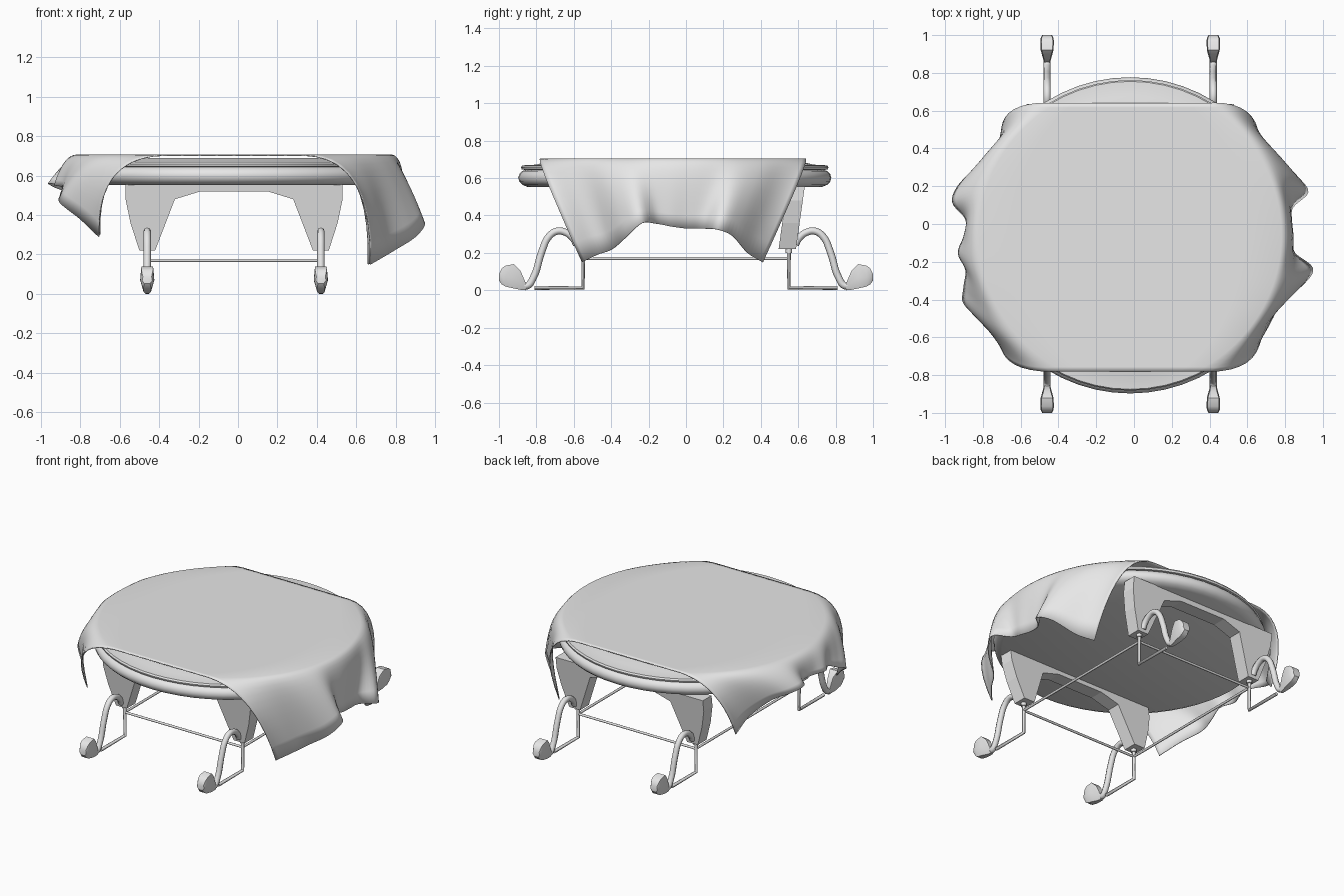
import bpy, bmesh, math
from mathutils import Vector

if "Cube" in bpy.data.objects:
    bpy.data.objects.remove(bpy.data.objects["Cube"], do_unlink=True)

CX, CY = -0.02, -0.06          # centre of the round top
LEG_X, POST_Y = 0.44, 0.55

grey = bpy.data.materials.new("plain_grey")
grey.use_nodes = True
grey.diffuse_color = (0.8, 0.8, 0.8, 1)
grey.node_tree.nodes["Principled BSDF"].inputs["Base Color"].default_value = (0.8, 0.8, 0.8, 1)


def add_mesh(name, mesh, smooth=None):
    obj = bpy.data.objects.new(name, mesh)
    bpy.context.collection.objects.link(obj)
    mesh.materials.clear()
    mesh.materials.append(grey)
    if smooth is not None:
        bpy.ops.object.select_all(action='DESELECT')
        obj.select_set(True)
        bpy.context.view_layer.objects.active = obj
        bpy.ops.object.shade_smooth_by_angle(angle=math.radians(smooth))
    return obj


def from_bmesh(name, bm, smooth=None):
    bmesh.ops.recalc_face_normals(bm, faces=bm.faces)
    mesh = bpy.data.meshes.new(name)
    bm.to_mesh(mesh)
    bm.free()
    return add_mesh(name, mesh, smooth)


def tube(name, points, radius, curved=False):
    """Sweep a round section along a path, then turn it into a mesh."""
    curve = bpy.data.curves.new(name + "_path", 'CURVE')
    curve.dimensions = '3D'
    curve.bevel_depth = radius
    curve.bevel_resolution = 2
    curve.use_fill_caps = True
    if curved:
        spline = curve.splines.new('BEZIER')
        spline.bezier_points.add(len(points) - 1)
        spline.resolution_u = 5
        for bp, p in zip(spline.bezier_points, points):
            bp.co = p
            bp.handle_left_type = bp.handle_right_type = 'AUTO'
    else:
        spline = curve.splines.new('POLY')
        spline.points.add(len(points) - 1)
        for sp, p in zip(spline.points, points):
            sp.co = (*p, 1)
    temp = bpy.data.objects.new(name + "_temp", curve)
    bpy.context.collection.objects.link(temp)
    deps = bpy.context.evaluated_depsgraph_get()
    mesh = bpy.data.meshes.new_from_object(temp.evaluated_get(deps))
    bpy.data.objects.remove(temp, do_unlink=True)
    return add_mesh(name, mesh, 50)


# Round top: thin lip over a rounded rim, turned on a lathe
rim = [(0, .688), (.68, .688), (.74, .672), (.815, .668), (.822, .658), (.818, .646), (.795, .643),
       (.815, .638), (.831, .622), (.837, .602), (.831, .58), (.815, .564), (.785, .552), (0, .55)]
bm = bmesh.new()
verts = [bm.verts.new((CX + r, CY, z)) for r, z in rim]
edges = [bm.edges.new(pair) for pair in zip(verts, verts[1:])]
bmesh.ops.spin(bm, geom=verts + edges, cent=(CX, CY, 0), axis=(0, 0, 1),
               angle=math.tau, steps=56, use_duplicate=False)
bmesh.ops.remove_doubles(bm, verts=bm.verts, dist=0.0005)
from_bmesh("table_top", bm, 45)


# Draped cloth: flat over the top, hanging in folds on both sides
def sample(values, s):
    """Smooth interpolation through evenly spaced values."""
    f = s * (len(values) - 1)
    i = min(int(f), len(values) - 2)
    t = f - i
    b, c = values[i], values[i + 1]
    a = values[i - 1] if i else 2 * b - c
    d = values[i + 2] if i + 2 < len(values) else 2 * c - b
    return b + t / 2 * (c - a + t * (2*a - 5*b + 4*c - d + t * (3*(b - c) + d - a)))


HEMS = {
    1: dict(y=(-.555, .41),
            x=[.67, .74, .79, .9, .945, .85, .84, .83, .84, .92, .86, .74, .66],
            z=[.15, .19, .22, .29, .36, .355, .34, .33, .33, .325, .29, .2, .15]),
    -1: dict(y=(-.6, .47),
             x=[.705, .8, .9, .9, .89, .93, .9, .89, .96, .93, .84, .74, .7],
             z=[.29, .38, .46, .5, .54, .55, .55, .55, .56, .54, .5, .4, .3]),
}
FRONT, BACK, ROWS, DROP, FLAT, CLOTH_Z = -.78, .64, 60, 10, 8, .703


def drape(side, s, y, x_edge):
    """Points from the table edge down to the hem."""
    hem = HEMS[side]
    end = Vector((side * sample(hem["x"], s),
                  hem["y"][0] + s * (hem["y"][1] - hem["y"][0]), sample(hem["z"], s)))
    start = Vector((x_edge, y, CLOTH_Z))
    # the corners swing out square, the middle hugs the rim
    corner = (2 * s - 1)**4
    bend_x = (x_edge + side * .075) * (1 - corner) + (end.x + side * .015) * corner
    bend = Vector((bend_x, y + .1 * (y - end.y), CLOTH_Z - .005))
    return [start * (1 - t)**2 + bend * 2 * t * (1 - t) + end * t * t
            for t in (k / DROP for k in range(1, DROP + 1))]


bm = bmesh.new()
grid = []
for j in range(ROWS + 1):
    s = j / ROWS
    y = FRONT + s * (BACK - FRONT)
    half = math.sqrt(.8**2 - (y - CY)**2)
    left = drape(1, s, y, CX + half)
    right = drape(-1, s, y, CX - half)
    flat = [Vector((CX - half + 2 * half * k / FLAT, y, CLOTH_Z)) for k in range(FLAT + 1)]
    grid.append([bm.verts.new(p) for p in right[::-1] + flat + left])
for a, b in zip(grid, grid[1:]):
    for i in range(len(a) - 1):
        bm.faces.new((a[i], a[i + 1], b[i + 1], b[i]))
cloth = from_bmesh("cloth", bm, 60)
thick = cloth.modifiers.new("thickness", 'SOLIDIFY')
thick.thickness = .006
thick.offset = 0

# Apron with two tapered brackets, leaning outward, at front and back
half_outline = [(.55, .555), (.55, .48), (.525, .36), (.48, .22), (.4, .22), (.3, .48), (.17, .52)]
outline = half_outline + [(-x, z) for x, z in reversed(half_outline)]
for end, label in ((-1, "front"), (1, "back")):
    bm = bmesh.new()
    layers = [[bm.verts.new((CX + x, end * (y0 + .14 * (z - .22)), z)) for x, z in outline]
              for y0 in (.495, .588)]
    for layer in layers:
        bm.faces.new(layer)
    n = len(outline)
    for i in range(n):
        k = (i + 1) % n
        bm.faces.new((layers[0][i], layers[0][k], layers[1][k], layers[1][i]))
    from_bmesh(label + "_apron", bm)

# Legs: scroll, blocky club foot, post with floor rod, and collar
scroll = [(.89, .035), (.85, .024), (.82, .06), (.77, .21), (.735, .285), (.69, .316),
          (.645, .31), (.605, .28), (.585, .245)]
# foot sections: y, bottom, top, half width
foot = [(.855, 0, .035, .016), (.885, .003, .105, .022), (.92, .01, .14, .034),
        (.965, .02, .132, .036), (.985, .032, .118, .034), (1, .052, .088, .026)]
for end, end_name in ((-1, "front"), (1, "back")):
    for side, side_name in ((1, "left"), (-1, "right")):
        name = f"{end_name}_{side_name}_"
        x = CX + side * LEG_X
        tube(name + "scroll", [(x, end * y, z) for y, z in scroll], .019, True)
        tube(name + "post", [(x, end * y, z) for y, z in
                             ((.81, .013), (POST_Y, .013), (POST_Y, .22))], .011)
        tube(name + "collar", [(x, end * POST_Y, .2), (x, end * POST_Y, .222)], .018)
        bm = bmesh.new()
        for y, low, high, half in foot:
            for dx in (-half, half):
                for width, z in ((.55, low), (1, low * .55 + high * .45), (.85, high)):
                    bm.verts.new((x + dx * width, end * y, z))
        bmesh.ops.convex_hull(bm, input=bm.verts)
        from_bmesh(name + "foot", bm, 30)

# Stretcher rods joining the four posts
for d, end_name, side_name in ((-1, "front", "right"), (1, "back", "left")):
    tube(end_name + "_stretcher", [(CX - LEG_X, d * POST_Y, .17), (CX + LEG_X, d * POST_Y, .17)], .008)
    x = CX + d * LEG_X
    tube(side_name + "_stretcher", [(x, -POST_Y, .17), (x, POST_Y, .17)], .008)
